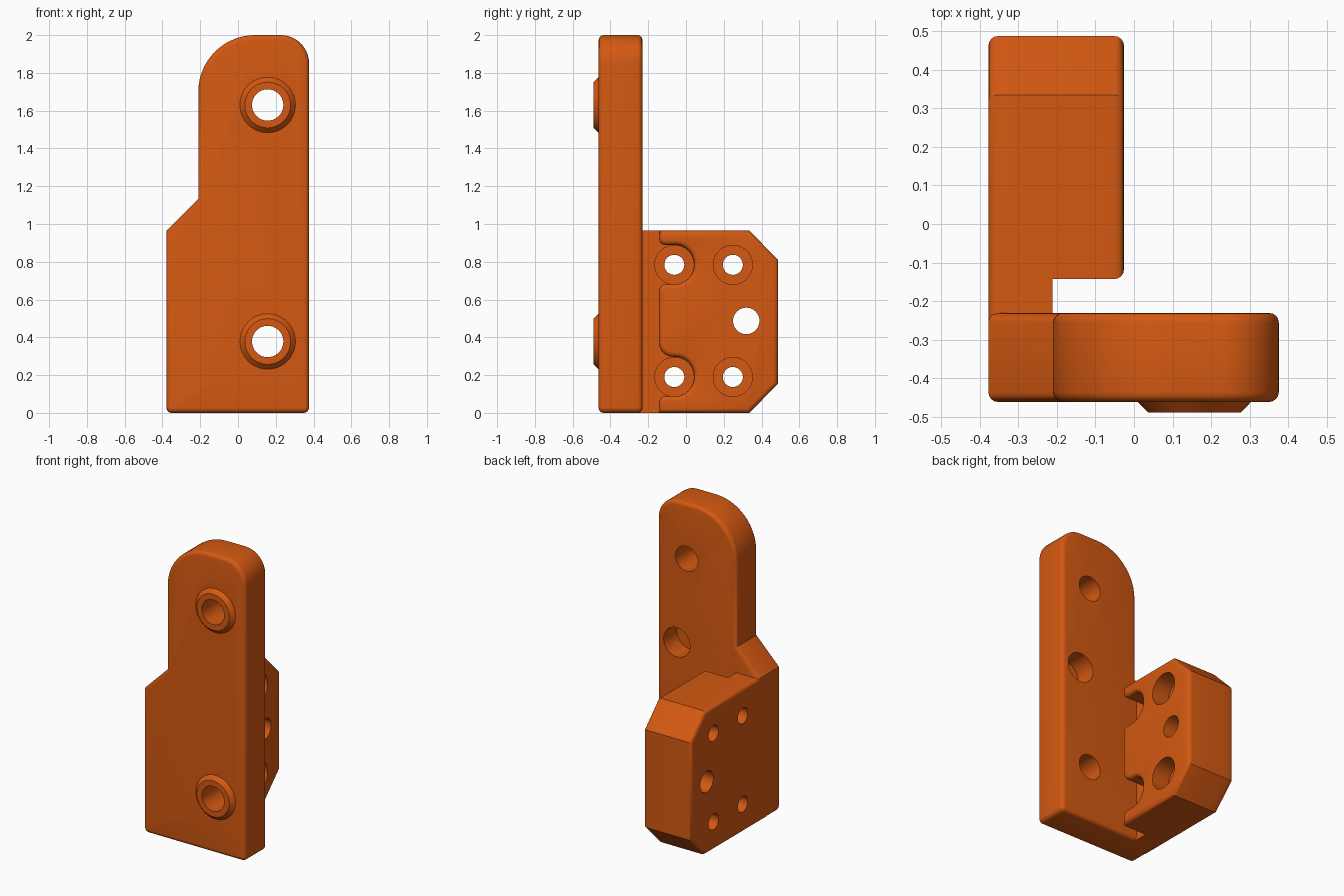
import bpy, bmesh, math
from mathutils import Vector, Matrix

if "Cube" in bpy.data.objects:
    bpy.data.objects.remove(bpy.data.objects["Cube"])

orange = bpy.data.materials.new("orange")
orange.diffuse_color = (0.66, 0.10, 0.006, 1)
orange.use_nodes = True
orange.node_tree.nodes["Principled BSDF"].inputs["Base Color"].default_value = orange.diffuse_color


def rounded(corners, steps=8):
    """Closed counter-clockwise outline from (a, b, radius) corners."""
    out = []
    n = len(corners)
    for i, (a, b, r) in enumerate(corners):
        p = Vector((a, b))
        if r == 0:
            out.append(p)
            continue
        u = (Vector(corners[i - 1][:2]) - p).normalized()
        v = (Vector(corners[(i + 1) % n][:2]) - p).normalized()
        half = u.angle(v) / 2
        start, end = p + u * r / math.tan(half), p + v * r / math.tan(half)
        c = p + (u + v).normalized() * r / math.sin(half)
        s, e = start - c, end - c
        turn = math.atan2(s.x * e.y - s.y * e.x, s.dot(e))
        for k in range(steps + 1):
            t = turn * k / steps
            out.append(c + Vector((s.x * math.cos(t) - s.y * math.sin(t),
                                   s.x * math.sin(t) + s.y * math.cos(t))))
    return out


def inset(outline, d):
    """Move every side of a counter-clockwise outline inwards by d."""
    out = []
    n = len(outline)
    for i, p in enumerate(outline):
        u = (p - outline[i - 1]).normalized()
        v = (outline[(i + 1) % n] - p).normalized()
        nu, nv = Vector((-u.y, u.x)), Vector((-v.y, v.x))
        out.append(p + (nu + nv) * d / (1 + nu.dot(nv)))
    return out


def finish(name, bm):
    bmesh.ops.recalc_face_normals(bm, faces=bm.faces)
    mesh = bpy.data.meshes.new(name)
    bm.to_mesh(mesh)
    bm.free()
    mesh.materials.append(orange)
    ob = bpy.data.objects.new(name, mesh)
    bpy.context.collection.objects.link(ob)
    return ob


def prism(name, outline, axis, lo, hi, round_lo, round_hi, w=0.025, steps=4):
    """Extrude an outline along axis 0 (x) or 1 (y), with rounded rims."""
    arc = [math.pi / 2 * k / steps for k in range(steps + 1)]
    rim = [(w * (1 - math.sin(t)), w * (1 - math.cos(t))) for t in arc]
    levels = [(lo + h, d) for d, h in rim] if round_lo else [(lo, 0)]
    if round_lo:
        levels = levels[:]
    top = [(hi - h, d) for d, h in reversed(rim)] if round_hi else [(hi, 0)]
    levels += top[::-1] if round_hi else top
    levels.sort(key=lambda l: l[0])
    bm = bmesh.new()
    rings = []
    for pos, d in levels:
        pts = inset(outline, d)
        rings.append([bm.verts.new((pos, p.x, p.y) if axis == 0 else (p.x, pos, p.y))
                      for p in pts])
    n = len(outline)
    bm.faces.new(rings[0])
    bm.faces.new(rings[-1])
    for r, s in zip(rings, rings[1:]):
        for i in range(n):
            j = (i + 1) % n
            bm.faces.new((r[i], r[j], s[j], s[i]))
    return finish(name, bm)


def cone(name, axis, lo, hi, a, z, r_lo, r_hi):
    """Round peg along x (a is y) or along y (a is x)."""
    bm = bmesh.new()
    bmesh.ops.create_cone(bm, cap_ends=True, segments=48, radius1=r_lo,
                          radius2=r_hi, depth=hi - lo)
    mid = (lo + hi) / 2
    if axis == 0:
        m = Matrix.Translation((mid, a, z)) @ Matrix.Rotation(math.pi / 2, 4, 'Y')
    else:
        m = Matrix.Translation((a, mid, z)) @ Matrix.Rotation(-math.pi / 2, 4, 'X')
    bmesh.ops.transform(bm, matrix=m, verts=bm.verts)
    return finish(name, bm)


def combine(base, tool, op):
    bpy.context.view_layer.update()
    height = base.dimensions.z
    mod = base.modifiers.new(op.lower(), 'BOOLEAN')
    mod.operation, mod.object = op, tool
    for solver in ('EXACT', 'MANIFOLD', 'FLOAT'):
        mod.solver = solver
        bpy.context.view_layer.update()
        result = base.evaluated_get(bpy.context.evaluated_depsgraph_get())
        zs = [v.co.z for v in result.data.vertices]
        if zs and max(zs) - min(zs) > height - 0.01:
            break
    bpy.context.view_layer.objects.active = base
    bpy.ops.object.modifier_apply(modifier=mod.name)
    bpy.data.objects.remove(tool, do_unlink=True)


# Upright mounting plate
plate = prism("mounting_bracket", rounded([
    (-0.378, 0, 0.03), (0.376, 0, 0.03), (0.376, 2, 0.15), (-0.21, 2, 0.30),
    (-0.21, 1.133, 0), (-0.378, 0.965, 0)], 14), 1, -0.462, -0.231, True, True)

# Side web running back from the plate
web = prism("side_web", rounded([
    (-0.33, 0.0, 0), (0.335, 0.0, 0), (0.488, 0.155, 0),
    (0.488, 0.81, 0), (0.335, 0.965, 0), (-0.33, 0.965, 0)]),
    0, -0.378, -0.212, True, False)

# Thick pad with two open slots around the inner screws
pad = prism("thick_pad", rounded([
    (-0.143, 0, 0), (0.335, 0, 0), (0.488, 0.155, 0), (0.488, 0.81, 0),
    (0.335, 0.965, 0), (-0.143, 0.965, 0),
    (-0.143, 0.889, 0.035), (0.043, 0.889, 0.1), (0.043, 0.683, 0.1),
    (-0.143, 0.683, 0.04), (-0.143, 0.297, 0.075), (0.043, 0.297, 0.1),
    (0.043, 0.09, 0.1), (-0.143, 0.09, 0.04)]),
    0, -0.30, -0.026, False, True)

combine(web, pad, 'UNION')
combine(plate, web, 'UNION')

# Raised collars and through holes on the front
for z in (0.378, 1.63):
    combine(plate, cone("collar", 1, -0.489, -0.44, 0.157, z, 0.121, 0.168), 'UNION')
for z in (0.378, 1.63):
    combine(plate, cone("bolt_hole", 1, -0.6, -0.1, 0.157, z, 0.083, 0.083), 'DIFFERENCE')

# Blind pocket in the plate's back
combine(plate, cone("pocket", 1, -0.37, -0.1, 0.23, 1.05, 0.098, 0.098), 'DIFFERENCE')

# Countersunk side screws and the larger cross hole
for y, seat in ((-0.062, -0.235), (0.248, -0.15)):
    for z in (0.19, 0.784):
        combine(plate, cone("screw_seat", 0, seat, 0.1, y, z, 0.1035, 0.1035), 'DIFFERENCE')
        combine(plate, cone("screw_hole", 0, -0.5, 0.1, y, z, 0.053, 0.053), 'DIFFERENCE')
combine(plate, cone("cross_hole", 0, -0.5, 0.1, 0.319, 0.487, 0.07, 0.07), 'DIFFERENCE')

bpy.ops.object.select_all(action='DESELECT')
plate.select_set(True)
bpy.context.view_layer.objects.active = plate
bpy.ops.object.shade_smooth_by_angle(angle=math.radians(30))
